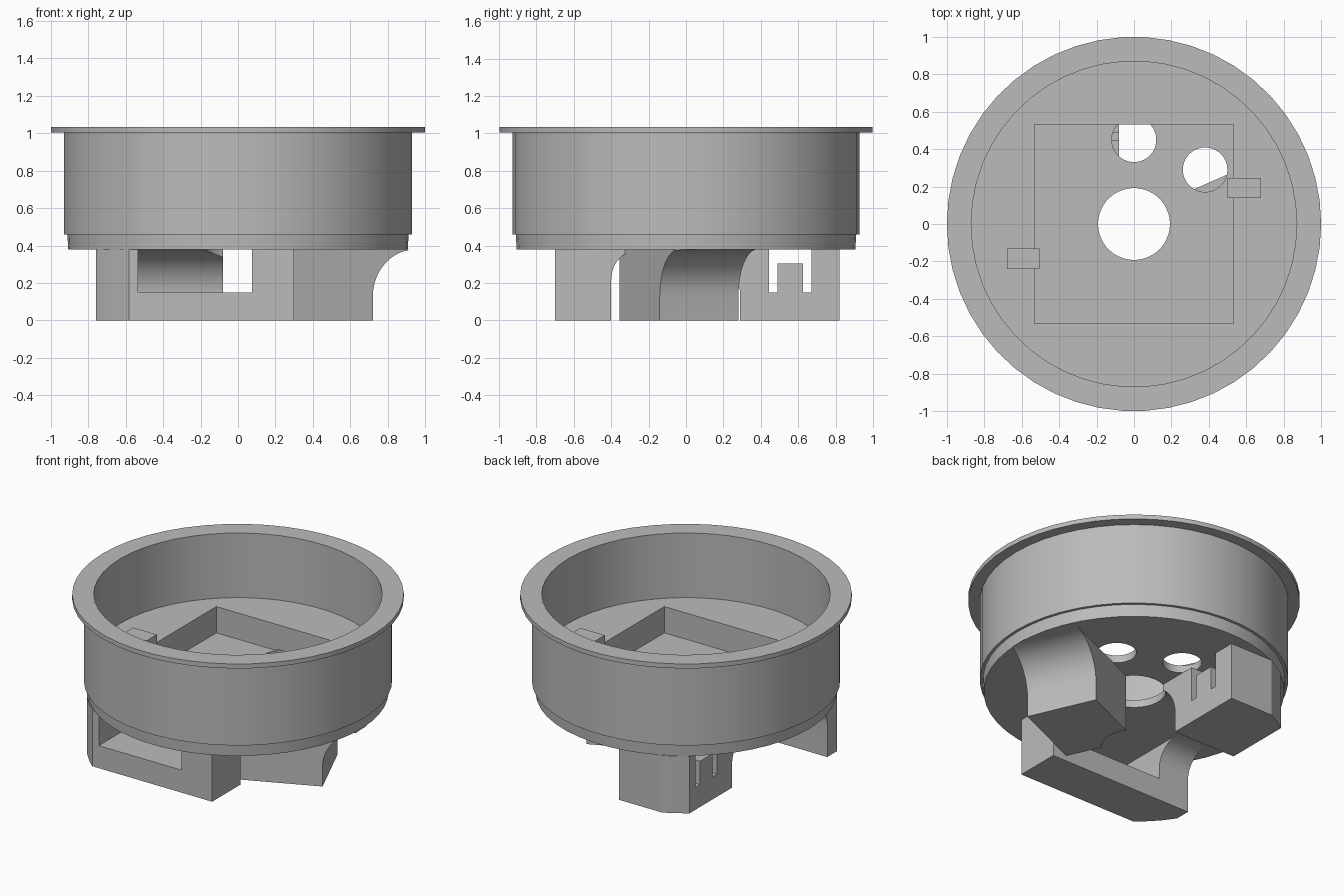
import bpy, bmesh, math
from mathutils import Matrix, Vector

cube = bpy.data.objects.get("Cube")
if cube:
    bpy.data.objects.remove(cube, do_unlink=True)

SEGS = 50
BASE = 0.38      # underside of the cup
FLOOR = 0.605    # inner floor of the cup
RECESS = 0.43    # bottom of the square pocket

grey = bpy.data.materials.new("matte_grey")
grey.use_nodes = True
grey.diffuse_color = (0.5, 0.5, 0.5, 1)
grey.node_tree.nodes["Principled BSDF"].inputs["Base Color"].default_value = (0.5, 0.5, 0.5, 1)


def finish(name, bm):
    bmesh.ops.recalc_face_normals(bm, faces=bm.faces)
    mesh = bpy.data.meshes.new(name)
    bm.to_mesh(mesh)
    bm.free()
    mesh.materials.append(grey)
    obj = bpy.data.objects.new(name, mesh)
    bpy.context.collection.objects.link(obj)
    return obj


def box(name, x0, x1, y0, y1, z0, z1):
    bm = bmesh.new()
    bmesh.ops.create_cube(bm, size=1)
    for v in bm.verts:
        v.co = Vector(((x0 + x1) / 2 + v.co.x * (x1 - x0),
                       (y0 + y1) / 2 + v.co.y * (y1 - y0),
                       (z0 + z1) / 2 + v.co.z * (z1 - z0)))
    return finish(name, bm)


def cylinder(name, x, y, r, z0, z1):
    bm = bmesh.new()
    bmesh.ops.create_cone(bm, cap_ends=True, segments=SEGS, radius1=r, radius2=r, depth=z1 - z0,
                          matrix=Matrix.Translation((x, y, (z0 + z1) / 2)))
    return finish(name, bm)


def prism(name, profile, half, origin, angle):
    """Extrude a (depth, height) profile sideways, then turn and place it."""
    bm = bmesh.new()
    face = bm.faces.new([bm.verts.new((u, -half, z)) for u, z in profile])
    new = bmesh.ops.extrude_face_region(bm, geom=[face])["geom"]
    bmesh.ops.translate(bm, vec=(0, 2 * half, 0),
                        verts=[g for g in new if isinstance(g, bmesh.types.BMVert)])
    bm.transform(Matrix.Translation((*origin, 0)) @ Matrix.Rotation(angle, 4, 'Z'))
    return finish(name, bm)


def boolean(obj, cutter, operation='DIFFERENCE'):
    mod = obj.modifiers.new("cut", 'BOOLEAN')
    mod.operation = operation
    mod.solver = 'EXACT'
    mod.object = cutter
    bpy.context.view_layer.objects.active = obj
    bpy.ops.object.modifier_apply(modifier=mod.name)
    bpy.data.objects.remove(cutter, do_unlink=True)


def lathe(name, profile):
    bm = bmesh.new()
    rings = []
    for r, z in profile:
        if r == 0:
            rings.append([bm.verts.new((0, 0, z))] * SEGS)
        else:
            rings.append([bm.verts.new((r * math.cos(a), r * math.sin(a), z))
                          for a in (2 * math.pi * i / SEGS for i in range(SEGS))])
    for lo, hi in zip(rings, rings[1:]):
        for i in range(SEGS):
            j = (i + 1) % SEGS
            bm.faces.new(list(dict.fromkeys((lo[i], lo[j], hi[j], hi[i]))))
    return finish(name, bm)


# Cup with a flange and a stepped foot
cup = lathe("cup", [(0, BASE), (0.907, BASE), (0.912, 0.46), (0.93, 0.46), (0.93, 1.005),
                    (1, 1.005), (1, 1.035), (0.87, 1.035), (0.87, FLOOR), (0, FLOOR)])
boolean(cup, box("pocket_cutter", -0.533, 0.533, -0.533, 0.533, RECESS, 0.8))
boolean(cup, cylinder("centre_cutter", 0, 0, 0.192, 0.2, 0.5))
for x, y in ((0, 0.45), (0.38, 0.29)):
    boolean(cup, cylinder("cable_cutter", x, y, 0.119, 0.2, RECESS + 0.01))

# Retaining tabs over the pocket edge
tabs = [box("left_tab", 0.5, 0.68, 0.14, 0.245, FLOOR - 0.002, 0.68),
        box("right_tab", -0.68, -0.505, -0.24, -0.132, FLOOR - 0.002, 0.68)]


def foot(name, length, half, radius, origin, angle):
    """Block under the cup whose inner end flares into the base with a cove."""
    cove = [(-radius + radius * math.cos(t), BASE - radius + radius * math.sin(t))
            for t in (math.pi / 2 * i / 12 for i in range(13))]
    obj = prism(name, [(length, BASE), (length, 0), (0, 0)] + cove, half, origin, angle)
    boolean(obj, cylinder("outer_limit", 0, 0, 0.912, -0.1, 0.6), 'INTERSECT')
    return obj


# Front foot with a wide window
front = foot("front_foot", 0.3, 0.53, 0.16, (-0.23, -0.4), -math.pi / 2)
boolean(front, box("window_cutter", -0.535, 0.075, -1, 0, 0.15, 0.5))

# Two clamp feet, each with a notch around a low tongue
notch = [(0.155, 0.15), (0.2, 0.15), (0.2, 0.305), (0.335, 0.305),
         (0.335, 0.15), (0.38, 0.15), (0.38, 0.5), (0.155, 0.5)]
clamps = []
for name, origin, degrees in (("back_foot", (-0.31, 0.29), 90), ("left_foot", (0.628, 0.07), 203.8)):
    angle = math.radians(degrees)
    obj = foot(name, 0.53, 0.23, 0.25, origin, angle)
    boolean(obj, prism("notch_cutter", notch, 0.4, origin, angle))
    boolean(obj, cylinder("clearance_cutter", 0, 0, 0.194, -0.1, 0.6))
    clamps.append(obj)

# Smooth the round surfaces, keep edges sharp
bpy.ops.object.select_all(action='DESELECT')
for obj in [cup, front] + clamps + tabs:
    obj.select_set(True)
bpy.context.view_layer.objects.active = cup
bpy.ops.object.shade_smooth_by_angle(angle=math.radians(25))
